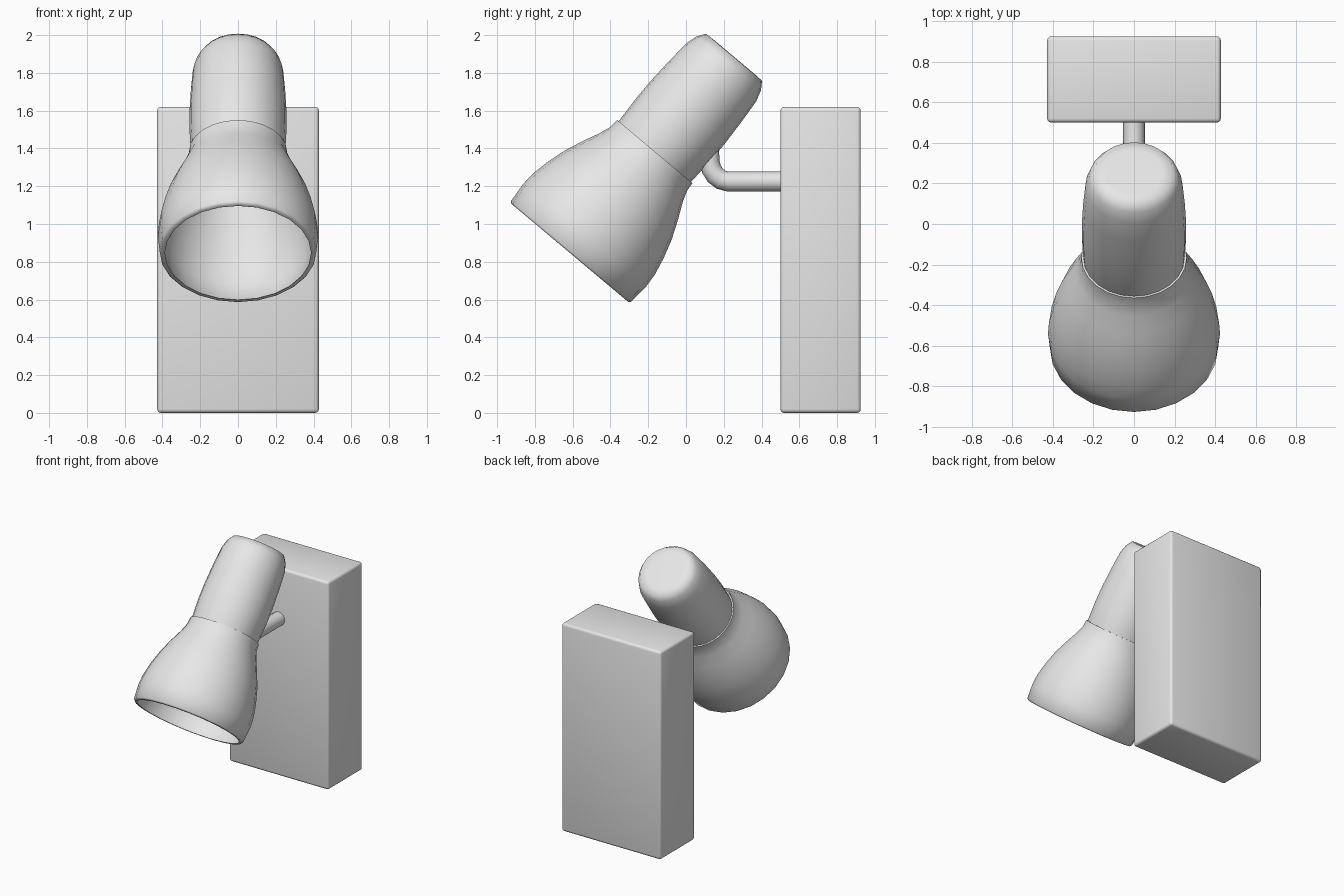
import bpy, bmesh, math
from mathutils import Matrix, Vector

old = bpy.data.objects.get("Cube")
if old:
    bpy.data.objects.remove(old, do_unlink=True)

grey = bpy.data.materials.new("light_grey")
grey.use_nodes = True
GREY = (0.8, 0.8, 0.8, 1)
grey.diffuse_color = GREY
grey.node_tree.nodes["Principled BSDF"].inputs["Base Color"].default_value = GREY

SIDES = 24
MOUTH = Vector((0, -0.615, 0.847))
TILT = Matrix.Translation(MOUTH) @ Matrix.Rotation(math.radians(-40), 4, "X")


def finish(name, bm, angle):
    """Turn a bmesh into a smooth-shaded grey object."""
    bmesh.ops.recalc_face_normals(bm, faces=bm.faces)
    mesh = bpy.data.meshes.new(name)
    bm.to_mesh(mesh)
    bm.free()
    mesh.materials.append(grey)
    obj = bpy.data.objects.new(name, mesh)
    bpy.context.collection.objects.link(obj)
    bpy.ops.object.select_all(action="DESELECT")
    obj.select_set(True)
    bpy.context.view_layer.objects.active = obj
    bpy.ops.object.shade_smooth_by_angle(angle=math.radians(angle))
    return obj


def skin(bm, rings, closed):
    """Bridge successive vertex rings; join the last to the first or cap the ends."""
    pairs = list(zip(rings, rings[1:]))
    if closed:
        pairs.append((rings[-1], rings[0]))
    for a, b in pairs:
        n = len(a)
        for i in range(n):
            j = (i + 1) % n
            bm.faces.new((a[i], a[j], b[j], b[i]))
    if not closed:
        bm.faces.new(rings[0])
        bm.faces.new(rings[-1])


def lathe(name, profile, closed, angle):
    """Revolve (radius, height) points about the tilted lamp axis."""
    bm = bmesh.new()
    rings = []
    for r, h in profile:
        turns = [2 * math.pi * i / SIDES for i in range(SIDES)]
        rings.append([bm.verts.new(TILT @ Vector((r * math.sin(t), r * math.cos(t), h)))
                      for t in turns])
    skin(bm, rings, closed)
    return finish(name, bm, angle)


# Flared shade, a thin shell open at the mouth
outer = [(0.405, 0), (0.415, 0.01), (0.424, 0.12), (0.419, 0.2), (0.398, 0.3),
         (0.368, 0.4), (0.327, 0.5), (0.285, 0.59), (0.264, 0.65), (0.26, 0.7)]
inner = [(r - 0.018, h) for r, h in reversed(outer)]
lathe("shade", outer + inner, True, 50)

# Tapered lamp housing with a softened end
lathe("lamp_housing",
      [(0.245, 0.67), (0.25, 0.7), (0.257, 0.85), (0.257, 0.97), (0.25, 1.12),
       (0.24, 1.25), (0.222, 1.31), (0.194, 1.352), (0.14, 1.354)],
      False, 80)

# Bent tube arm: sweep a circle along a path in the side plane
path = [(0.52, 1.225), (0.22, 1.225), (0.185, 1.235), (0.155, 1.258),
        (0.135, 1.29), (0.125, 1.33), (0.12, 1.42)]
points = [Vector((0, y, z)) for y, z in path]
bm = bmesh.new()
rings = []
for i, p in enumerate(points):
    along = (points[min(i + 1, len(points) - 1)] - points[max(i - 1, 0)]).normalized()
    side = Vector((1, 0, 0))
    up = along.cross(side)
    rings.append([bm.verts.new(p + 0.053 * (math.cos(t) * side + math.sin(t) * up))
                  for t in (2 * math.pi * k / 16 for k in range(16))])
skin(bm, rings, False)
finish("arm", bm, 40)

# Wall box with small rounded edges
bm = bmesh.new()
bmesh.ops.create_cube(bm, size=1)
bmesh.ops.scale(bm, vec=(0.856, 0.425, 1.62), verts=bm.verts)
bmesh.ops.translate(bm, vec=(0, 0.7125, 0.81), verts=bm.verts)
bmesh.ops.bevel(bm, geom=bm.edges[:], offset=0.02, segments=3, profile=0.5, affect="EDGES")
finish("wall_box", bm, 40)
